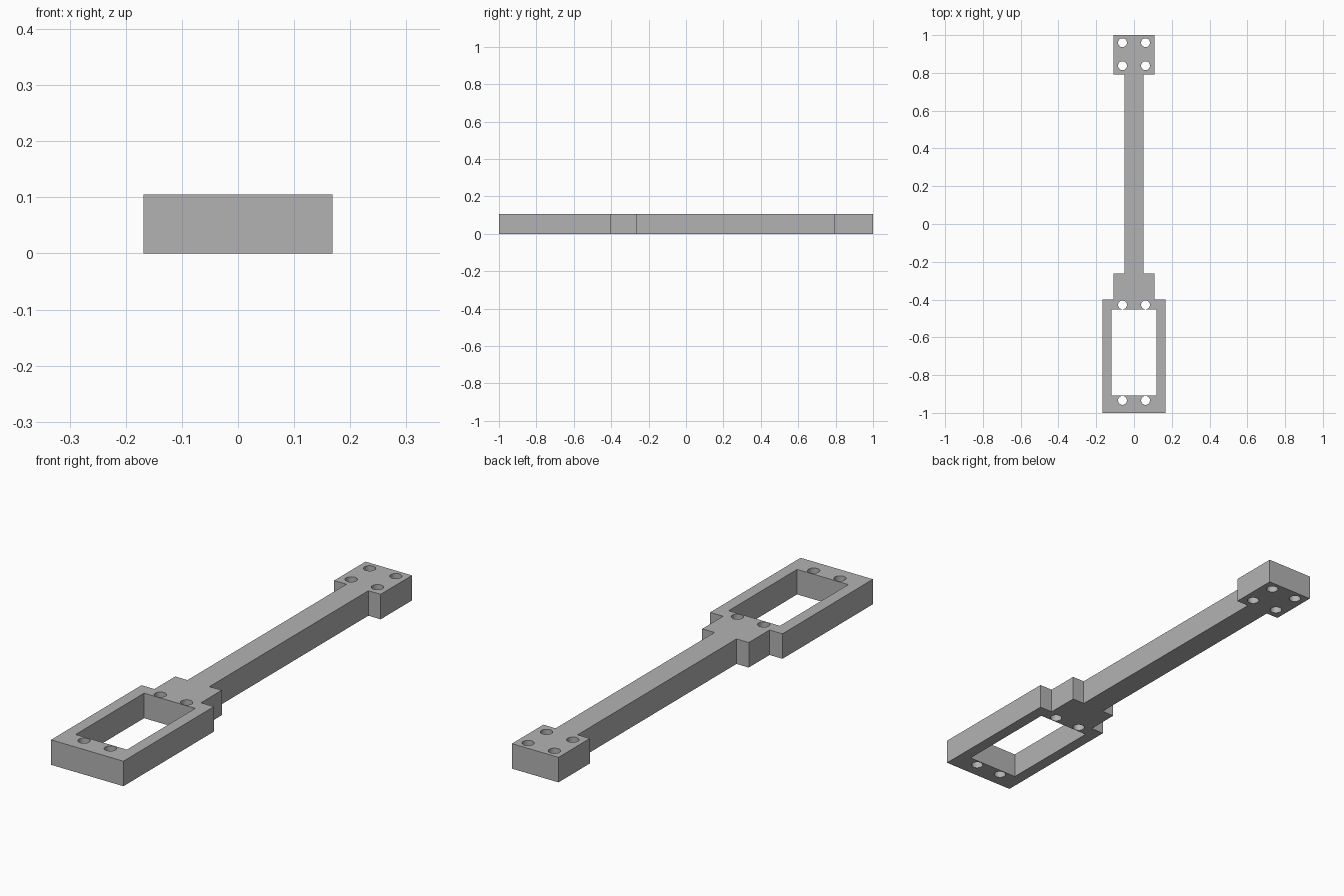
import bpy
import bmesh
from math import cos, sin, tau

cube = bpy.data.objects.get("Cube")
if cube:
    bpy.data.objects.remove(cube, do_unlink=True)

HEIGHT = 0.105
HOLE_RADIUS = 0.0235
HOLE_X = 0.061

grey = bpy.data.materials.new("plain grey")
grey.use_nodes = True
colour = (0.45, 0.45, 0.45, 1)
grey.diffuse_color = colour
grey.node_tree.nodes["Principled BSDF"].inputs["Base Color"].default_value = colour

plate = bpy.data.curves.new("mounting_arm", "CURVE")
plate.dimensions = "2D"
plate.fill_mode = "BOTH"
plate.extrude = HEIGHT / 2


def add_loop(points):
    spline = plate.splines.new("POLY")
    spline.points.add(len(points) - 1)
    for point, (x, y) in zip(spline.points, points):
        point.co = (x, y, 0, 1)
    spline.use_cyclic_u = True


def mirrored(half):
    return half + [(-x, y) for x, y in reversed(half)]


# Outline: frame, shoulder, shaft and end pad, right half mirrored
add_loop(mirrored([
    (0.168, -1), (0.168, -0.4), (0.108, -0.4), (0.108, -0.262),
    (0.051, -0.262), (0.051, 0.792), (0.108, 0.792), (0.108, 1),
]))

# Rectangular window in the frame
add_loop(mirrored([(0.119, -0.907), (0.119, -0.453)]))

# Screw holes in pairs across the frame and the end pad
for y in (-0.934, -0.428, 0.838, 0.96):
    for x in (-HOLE_X, HOLE_X):
        add_loop([(x + HOLE_RADIUS * cos(tau * i / 32),
                   y + HOLE_RADIUS * sin(tau * i / 32)) for i in range(32)])

# Turn the extruded profile into a welded solid
arm = bpy.data.objects.new("mounting_arm", plate)
bpy.context.collection.objects.link(arm)
bpy.ops.object.select_all(action="DESELECT")
arm.select_set(True)
bpy.context.view_layer.objects.active = arm
bpy.ops.object.convert(target="MESH")
arm = bpy.context.object

bm = bmesh.new()
bm.from_mesh(arm.data)
bmesh.ops.remove_doubles(bm, verts=bm.verts, dist=0.0001)
bmesh.ops.translate(bm, verts=bm.verts, vec=(0, 0, HEIGHT / 2))
bmesh.ops.recalc_face_normals(bm, faces=bm.faces)
bm.to_mesh(arm.data)
bm.free()

arm.data.materials.clear()
arm.data.materials.append(grey)
bpy.ops.object.shade_smooth_by_angle()
